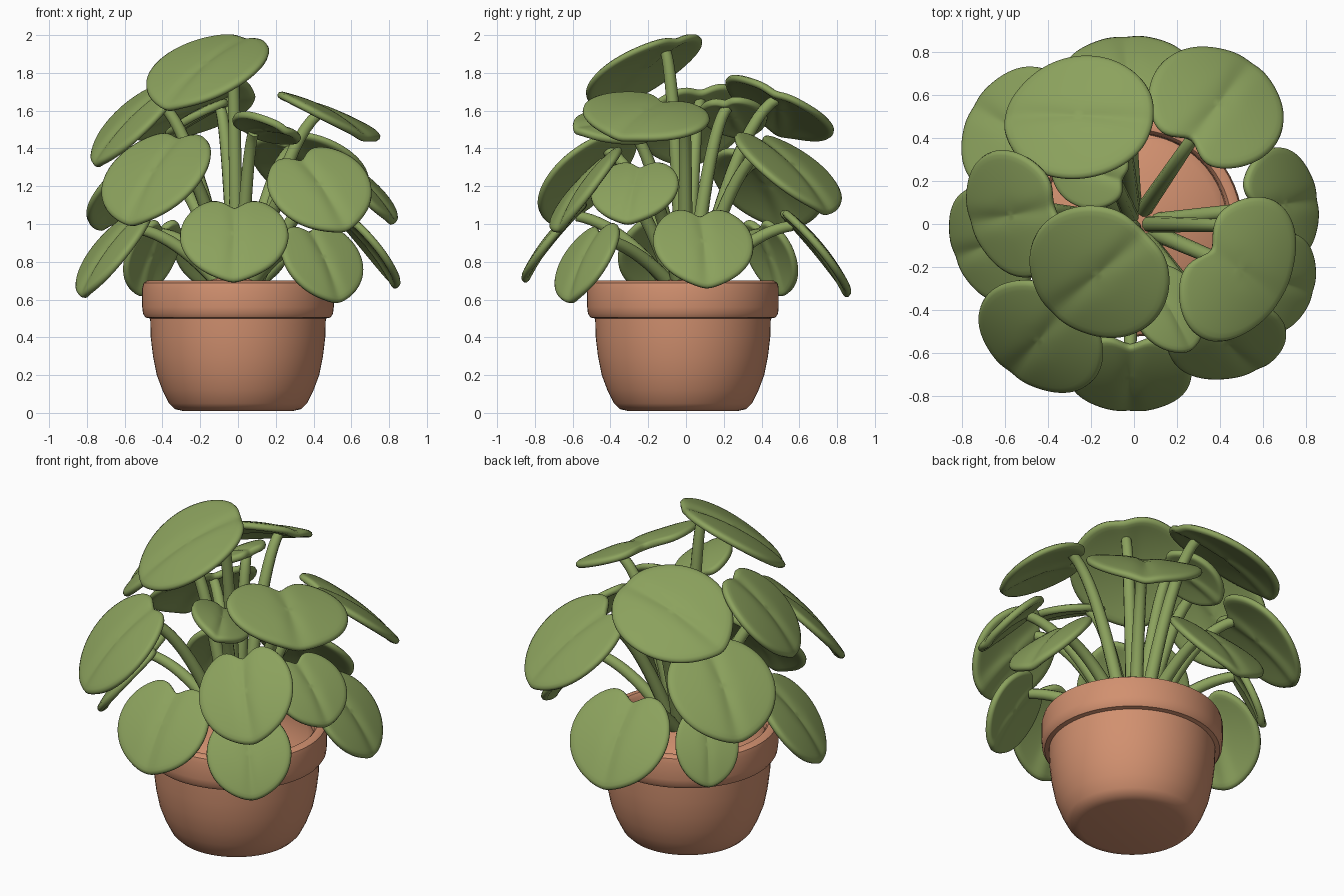
import bpy, bmesh, math
from mathutils import Vector

if "Cube" in bpy.data.objects:
    bpy.data.objects.remove(bpy.data.objects["Cube"], do_unlink=True)


def make_material(name, color):
    mat = bpy.data.materials.new(name)
    mat.use_nodes = True
    mat.diffuse_color = color
    mat.node_tree.nodes["Principled BSDF"].inputs["Base Color"].default_value = color
    return mat


leaf_green = make_material("leaf green", (0.26, 0.36, 0.11, 1))
terracotta = make_material("terracotta", (0.64, 0.28, 0.16, 1))


def add_object(name, data, mat):
    obj = bpy.data.objects.new(name, data)
    bpy.context.collection.objects.link(obj)
    data.materials.append(mat)
    return obj


def activate(obj):
    bpy.ops.object.select_all(action="DESELECT")
    obj.select_set(True)
    bpy.context.view_layer.objects.active = obj


def lathe(name, profile, mat, segments=64):
    """Turn a (radius, height) profile around the z axis."""
    bm = bmesh.new()
    verts = [bm.verts.new((r, 0, z)) for r, z in profile]
    edges = [bm.edges.new(pair) for pair in zip(verts, verts[1:])]
    bmesh.ops.spin(bm, geom=verts + edges, axis=(0, 0, 1), cent=(0, 0, 0),
                   angle=math.tau, steps=segments, use_duplicate=False)
    bmesh.ops.remove_doubles(bm, verts=bm.verts, dist=0.0005)
    bmesh.ops.recalc_face_normals(bm, faces=bm.faces)
    mesh = bpy.data.meshes.new(name)
    bm.to_mesh(mesh)
    bm.free()
    obj = add_object(name, mesh, mat)
    obj.location.y = -0.016
    activate(obj)
    bpy.ops.object.shade_smooth_by_angle(angle=math.radians(40))


def polar(angle):
    a = math.radians(angle)
    return Vector((math.cos(a), math.sin(a), 0))


def outline(a, notch):
    """Heart outline: slight point at the tip, notch at the stem end."""
    back = math.pi - abs(a)
    return 1 + 0.05 * math.exp(-(a / 0.35) ** 2) - notch * math.exp(-(back / 0.27) ** 2)


def leaf_surface(u, v):
    """Gentle dome with a creased midrib, in units of the leaf length."""
    return 0.09 - 0.13 * u * u - 0.06 * v * v - 0.05 * math.exp(-(v / 0.13) ** 2)


def make_leaf(name, center, length, width, azimuth, tilt, heading, notch=0.33, hinge=0):
    # Leaf plane: the normal leans toward the azimuth, the tip follows the heading
    t = math.radians(tilt)
    normal = polar(azimuth) * math.sin(t) + Vector((0, 0, math.cos(t)))
    side = normal.cross(polar(heading)).normalized()
    tip = side.cross(normal)

    def place(u, v):
        return (Vector(center) + tip * (u * length) + side * (v * width)
                + normal * (leaf_surface(u, v) * length))

    # Blade from concentric rings
    rings, segs = 7, 44
    bm = bmesh.new()
    middle = bm.verts.new(place(0, 0))
    grid = []
    for i in range(1, rings + 1):
        row = []
        for j in range(segs):
            a = math.tau * j / segs - math.pi
            r = outline(a, notch) * i / rings
            row.append(bm.verts.new(place(r * math.cos(a), r * math.sin(a))))
        grid.append(row)
    for j in range(segs):
        k = (j + 1) % segs
        bm.faces.new((middle, grid[0][j], grid[0][k]))
        for inner, outer in zip(grid, grid[1:]):
            bm.faces.new((inner[j], outer[j], outer[k], inner[k]))
    for face in bm.faces:
        face.smooth = True
    mesh = bpy.data.meshes.new(name)
    bm.to_mesh(mesh)
    bm.free()
    blade = add_object(name, mesh, leaf_green)
    solid = blade.modifiers.new("thickness", "SOLIDIFY")
    solid.thickness = 0.042
    solid.offset = 0
    soft = blade.modifiers.new("rounded edge", "SUBSURF")
    soft.levels = soft.render_levels = 1

    # Point where the stem meets the underside
    return place(-0.56, hinge) - normal * 0.012


def make_stem(name, end):
    flat = Vector((end.x, end.y, 0))
    start = flat * 0.14 + Vector((0, 0, 0.66))
    bend = flat * 0.6 + Vector((0, 0, 0.7 + 0.9 * (end.z - 0.7)))
    curve = bpy.data.curves.new(name, "CURVE")
    curve.dimensions = "3D"
    curve.bevel_depth = 0.034
    curve.bevel_resolution = 3
    curve.use_fill_caps = True
    spline = curve.splines.new("POLY")
    steps = 12
    spline.points.add(steps)
    for i, point in enumerate(spline.points):
        s = i / steps
        co = start * (1 - s) ** 2 + bend * (2 * s * (1 - s)) + end * s * s
        point.co = (*co, 1)
        point.radius = 1.15 - 0.3 * s
    stem = add_object(name, curve, leaf_green)
    activate(stem)
    bpy.ops.object.convert(target="MESH")
    bpy.ops.object.shade_smooth_by_angle(angle=math.radians(50))


# Pot with a thick rim, and the soil mound inside it
lathe("pot", [
    (0, 0.01), (0.29, 0.01), (0.335, 0.02), (0.365, 0.05), (0.4, 0.12),
    (0.43, 0.2), (0.45, 0.3), (0.462, 0.4), (0.465, 0.5), (0.49, 0.505),
    (0.503, 0.525), (0.507, 0.56), (0.507, 0.66), (0.5, 0.688), (0.48, 0.7),
    (0.455, 0.698), (0.44, 0.68), (0.435, 0.6), (0, 0.6)], terracotta)
lathe("soil", [
    (0.437, 0.61), (0.4, 0.64), (0.25, 0.67), (0.12, 0.71), (0, 0.72)], terracotta)

# Name, centre, length, width, lean azimuth, tilt, tip heading,
# then notch depth and stem offset where unusual
leaves = [
    ("top", (-0.16, -0.22, 1.82), 0.345, 0.345, 235, 33, 225, 0.08),
    ("upper_back", (-0.25, 0.49, 1.61), 0.36, 0.32, 120, 30, 170, 0.03),
    ("small_upper_back", (-0.2, 0.25, 1.57), 0.21, 0.18, 175, 28, 165, 0.2),
    ("back_right", (-0.54, 0.43, 1.21), 0.32, 0.32, 150, 42, 150),
    ("back_left", (0.38, 0.54, 1.29), 0.34, 0.33, 60, 38, 55),
    ("upper_right", (-0.55, 0.05, 1.54), 0.3, 0.31, 202, 45, 196, 0.2),
    ("front_right", (-0.43, -0.52, 1.26), 0.33, 0.32, 234, 47, 232, 0.2),
    ("low_right", (-0.66, -0.09, 0.86), 0.29, 0.28, 200, 51, 200),
    ("upper_left", (0.48, -0.21, 1.57), 0.26, 0.37, -8, 25, -32, 0.4, 0.4),
    ("small_upper_front", (0.15, -0.39, 1.5), 0.22, 0.18, 35, 25, -60, 0.2),
    ("front", (-0.02, -0.69, 0.93), 0.28, 0.29, -91, 50, -91),
    ("front_left", (0.43, -0.53, 1.19), 0.29, 0.28, -80, 50, -65),
    ("low_front_left", (0.44, -0.52, 0.81), 0.25, 0.24, -60, 57, -56),
    ("low_left", (0.68, 0.09, 0.89), 0.27, 0.27, 8, 50, 8),
    ("left", (0.67, -0.27, 1.18), 0.23, 0.24, -15, 44, -15),
    ("low_back", (-0.03, 0.68, 0.87), 0.3, 0.31, 93, 50, 93),
    ("low_back_right", (-0.45, 0.44, 0.84), 0.23, 0.18, 133, 63, 133),
]
for name, *shape in leaves:
    attach = make_leaf(name + "_leaf", *shape)
    make_stem(name + "_stem", attach)
